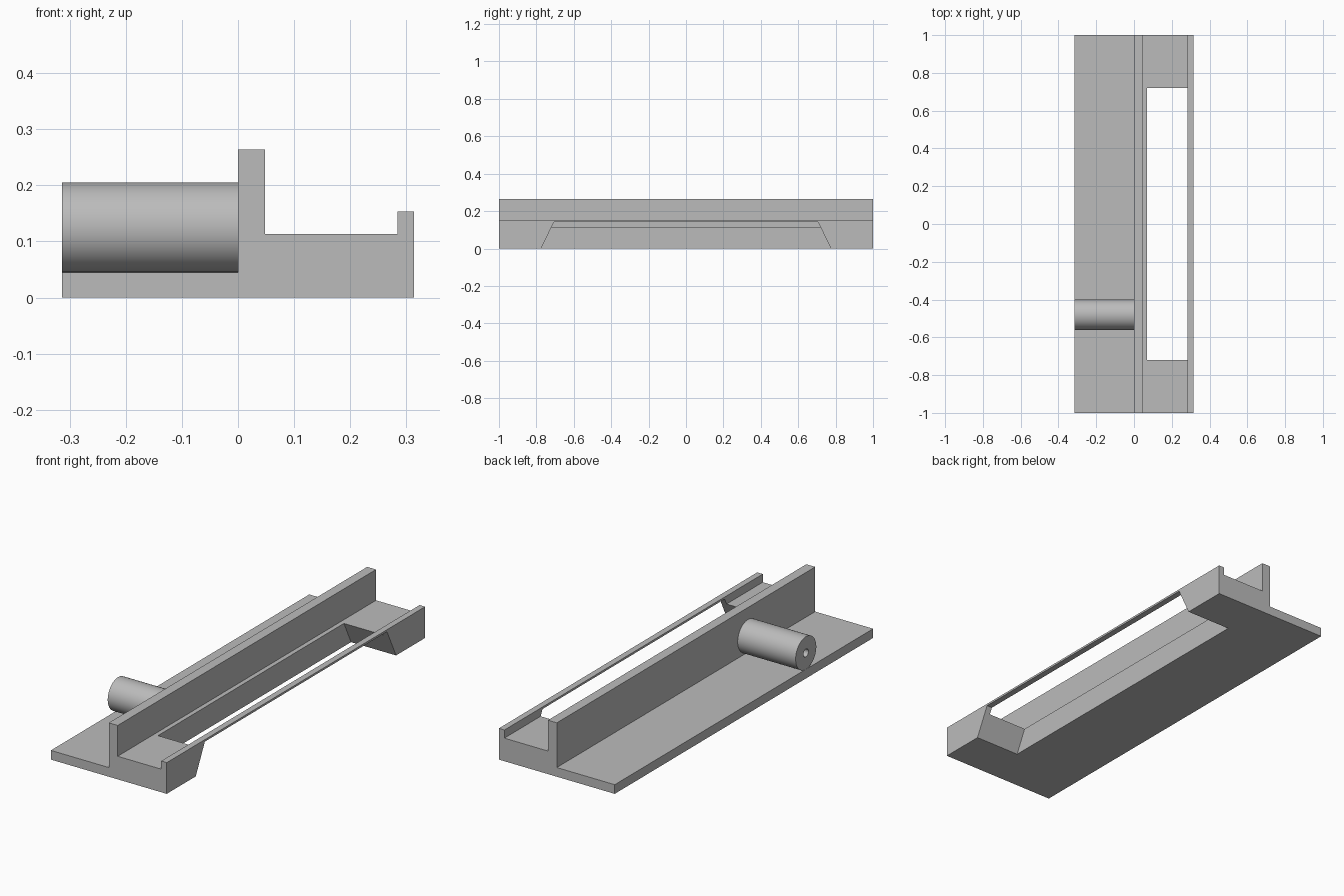
import bpy
import bmesh
from math import pi
from mathutils import Matrix, Vector

cube = bpy.data.objects.get("Cube")
if cube:
    bpy.data.objects.remove(cube)

grey = bpy.data.materials.new("light grey")
grey.use_nodes = True
color = (0.5, 0.5, 0.5, 1)
grey.diffuse_color = color
grey.node_tree.nodes["Principled BSDF"].inputs["Base Color"].default_value = color


def make_object(name, bm):
    bmesh.ops.recalc_face_normals(bm, faces=bm.faces)
    mesh = bpy.data.meshes.new(name)
    bm.to_mesh(mesh)
    bm.free()
    mesh.materials.append(grey)
    obj = bpy.data.objects.new(name, mesh)
    bpy.context.collection.objects.link(obj)
    return obj


def prism(name, points, sweep):
    """Extrude a closed outline along the sweep vector."""
    bm = bmesh.new()
    face = bm.faces.new([bm.verts.new(p) for p in points])
    new = bmesh.ops.extrude_face_region(bm, geom=[face])["geom"]
    verts = [v for v in new if isinstance(v, bmesh.types.BMVert)]
    bmesh.ops.translate(bm, vec=Vector(sweep), verts=verts)
    return make_object(name, bm)


def cylinder_x(name, radius, x0, x1, y, z, sides):
    bm = bmesh.new()
    bmesh.ops.create_cone(
        bm, cap_ends=True, segments=sides, radius1=radius, radius2=radius,
        depth=x1 - x0,
        matrix=Matrix.Translation(((x0 + x1) / 2, y, z)) @ Matrix.Rotation(pi / 2, 4, "Y"))
    return make_object(name, bm)


def cut(target, cutter):
    mod = target.modifiers.new("cut", "BOOLEAN")
    mod.operation = "DIFFERENCE"
    mod.solver = "EXACT"
    mod.object = cutter
    cutter.hide_render = True
    cutter.hide_set(True)
    cutter.display_type = "WIRE"


# Long channel body: flat shelf, tall wall, raised floor and low lip
side, base, floor = 0.314, 0.045, 0.113
section = [(-side, 0), (side, 0), (side, 0.153), (0.284, 0.153),
           (0.284, floor), (0.048, floor), (0.048, 0.264),
           (0, 0.264), (0, base), (-side, base)]
body = prism("channel_body", [(x, -1, z) for x, z in section], (0, 2, 0))

# Trapezoid opening under the lip, sloped at both ends
opening = [(-0.785, -0.02), (0.785, -0.02), (0.705, 0.143), (-0.705, 0.143)]
cut(body, prism("opening_cutter", [(0.07, y, z) for y, z in opening], (0.3, 0, 0)))

# Round barrel resting on the shelf, with a small bore
axis = dict(y=-0.48, z=0.125)
barrel = cylinder_x("barrel", 0.08, -side, 0, sides=64, **axis)
cut(barrel, cylinder_x("bore_cutter", 0.019, -side - 0.05, -0.001, sides=32, **axis))

# Smooth the round side, keep the rims sharp
bpy.ops.object.select_all(action="DESELECT")
barrel.select_set(True)
bpy.context.view_layer.objects.active = barrel
bpy.ops.object.modifier_apply(modifier="cut")
bpy.data.objects.remove(bpy.data.objects["bore_cutter"])
bpy.ops.object.shade_smooth_by_angle()
